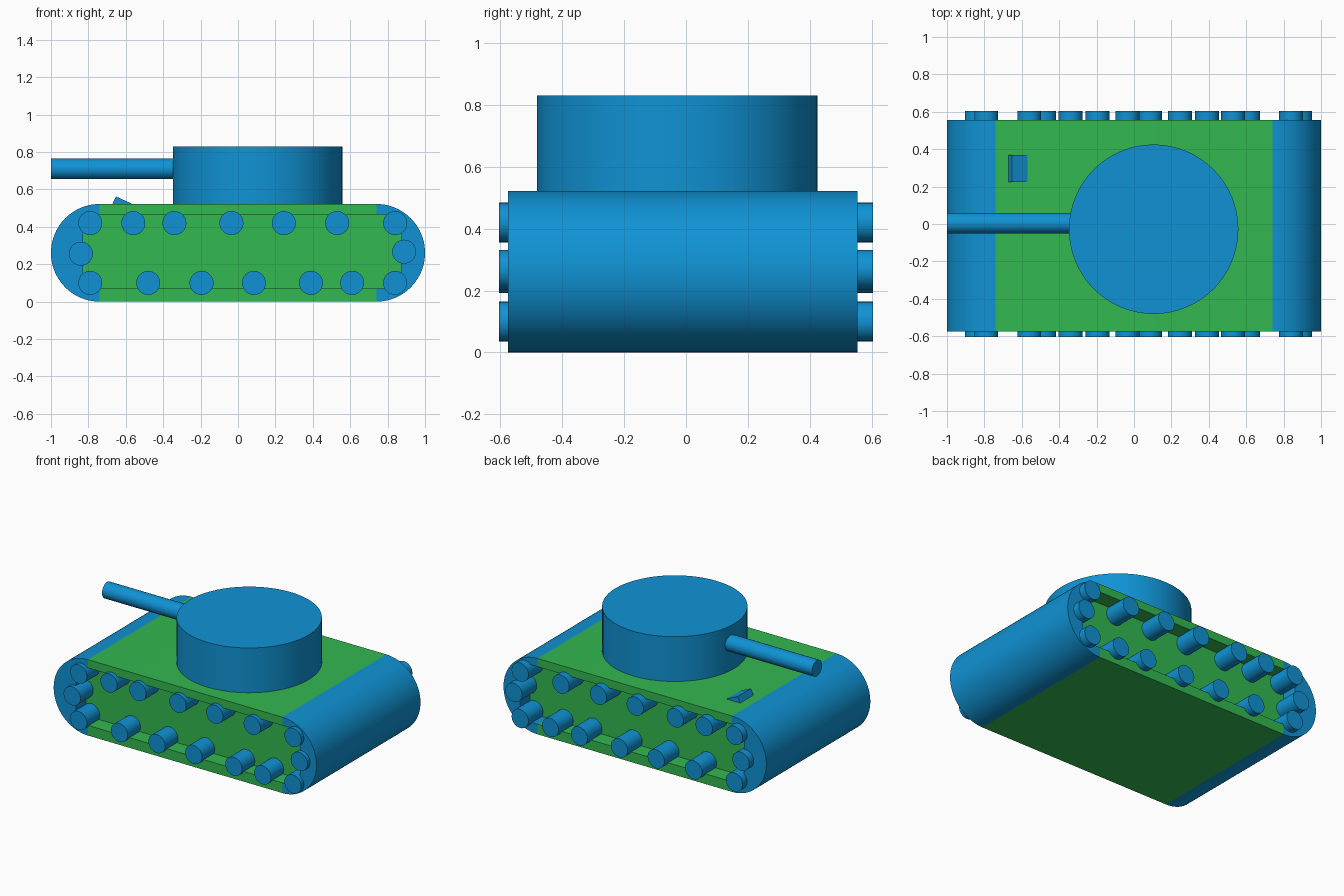
import bpy, bmesh, math
from mathutils import Vector

if "Cube" in bpy.data.objects:
    bpy.data.objects.remove(bpy.data.objects["Cube"])


def material(name, rgb):
    m = bpy.data.materials.new(name)
    m.diffuse_color = (*rgb, 1)
    m.use_nodes = True
    m.node_tree.nodes["Principled BSDF"].inputs["Base Color"].default_value = m.diffuse_color
    return m


BLUE = material("blue", (0.005, 0.29, 0.66))
GREEN = material("green", (0.032, 0.479, 0.08))


def prism(name, profile, y0, y1, mats):
    """Extrude an x-z outline along y."""
    bm = bmesh.new()
    face = bm.faces.new([bm.verts.new((x, y0, z)) for x, z in profile])
    ext = bmesh.ops.extrude_face_region(bm, geom=[face])["geom"]
    bmesh.ops.translate(bm, vec=(0, y1 - y0, 0),
                        verts=[v for v in ext if isinstance(v, bmesh.types.BMVert)])
    bmesh.ops.recalc_face_normals(bm, faces=bm.faces)
    me = bpy.data.meshes.new(name)
    bm.to_mesh(me)
    bm.free()
    ob = bpy.data.objects.new(name, me)
    bpy.context.collection.objects.link(ob)
    for m in mats:
        me.materials.append(m)
    return ob


def smooth(ob):
    bpy.ops.object.select_all(action='DESELECT')
    ob.select_set(True)
    bpy.context.view_layer.objects.active = ob
    bpy.ops.object.shade_smooth_by_angle(angle=math.radians(30))


def cylinder(name, r, a, b, sides):
    a, b = Vector(a), Vector(b)
    bpy.ops.mesh.primitive_cylinder_add(vertices=sides, radius=r, depth=(b - a).length,
                                        location=(a + b) / 2)
    ob = bpy.context.object
    ob.name = name
    ob.rotation_euler = (b - a).to_track_quat('Z', 'Y').to_euler()
    ob.data.materials.append(BLUE)
    smooth(ob)
    return ob


# Hull: stadium outline with rounded ends
R, CX, Y0, Y1, DEPTH = 0.261, 0.74, -0.575, 0.555, 0.11
N = 40
outline = []
for cx, start in ((CX, -90), (-CX, 90)):
    for i in range(N + 1):
        t = math.radians(start + 180 * i / N)
        outline.append((cx + (1 - CX) * math.cos(t), R + R * math.sin(t)))
hull = prism("hull", outline, Y0, Y1, (BLUE, GREEN))

# Side recesses holding the wheels
opening = [(-0.83, 0.07), (0.875, 0.07), (0.875, 0.465), (-0.83, 0.465)]
for name, a, b in (("front_recess_cutter", Y0 - 0.1, Y0 + DEPTH),
                   ("back_recess_cutter", Y1 - DEPTH, Y1 + 0.1)):
    cutter = prism(name, opening, a, b, (BLUE,))
    mod = hull.modifiers.new(name, 'BOOLEAN')
    mod.operation, mod.object, mod.solver = 'DIFFERENCE', cutter, 'EXACT'
    bpy.context.view_layer.objects.active = hull
    bpy.ops.object.modifier_apply(modifier=name)
    bpy.data.objects.remove(cutter)

# Green middle and recess floors, blue rounded ends
bm = bmesh.new()
bm.from_mesh(hull.data)
for x in (-CX, CX):
    bmesh.ops.bisect_plane(bm, geom=bm.verts[:] + bm.edges[:] + bm.faces[:],
                           plane_co=(x, 0, 0), plane_no=(1, 0, 0), dist=1e-5)
for f in bm.faces:
    c = f.calc_center_median()
    floor = abs(f.normal.y) > 0.9 and Y0 + 0.05 < c.y < Y1 - 0.05
    f.material_index = 1 if floor or abs(c.x) < CX - 0.001 else 0
bm.to_mesh(hull.data)
bm.free()
smooth(hull)

# Wheels on both sides
wheels = [(x, 0.42) for x in (-0.79, -0.56, -0.34, -0.035, 0.245, 0.53, 0.84)]
wheels += [(x, 0.1) for x in (-0.79, -0.48, -0.195, 0.085, 0.39, 0.61, 0.84)]
wheels += [(-0.84, 0.256), (0.888, 0.267)]
for x, z in wheels:
    cylinder("front_wheel", 0.064, (x, -0.604, z), (x, Y0 + DEPTH + 0.02, z), 32)
    cylinder("back_wheel", 0.064, (x, 0.604, z), (x, Y1 - DEPTH - 0.02, z), 32)

# Turret, gun barrel and small tilted hatch
cylinder("turret", 0.453, (0.105, -0.028, 0.51), (0.105, -0.028, 0.83), 64)
cylinder("gun_barrel", 0.055, (-1, 0.005, 0.71), (-0.3, 0.005, 0.71), 32)
prism("hatch", [(-0.675, 0.515), (-0.57, 0.515), (-0.57, 0.525), (-0.652, 0.562)],
      0.225, 0.37, (BLUE,))
